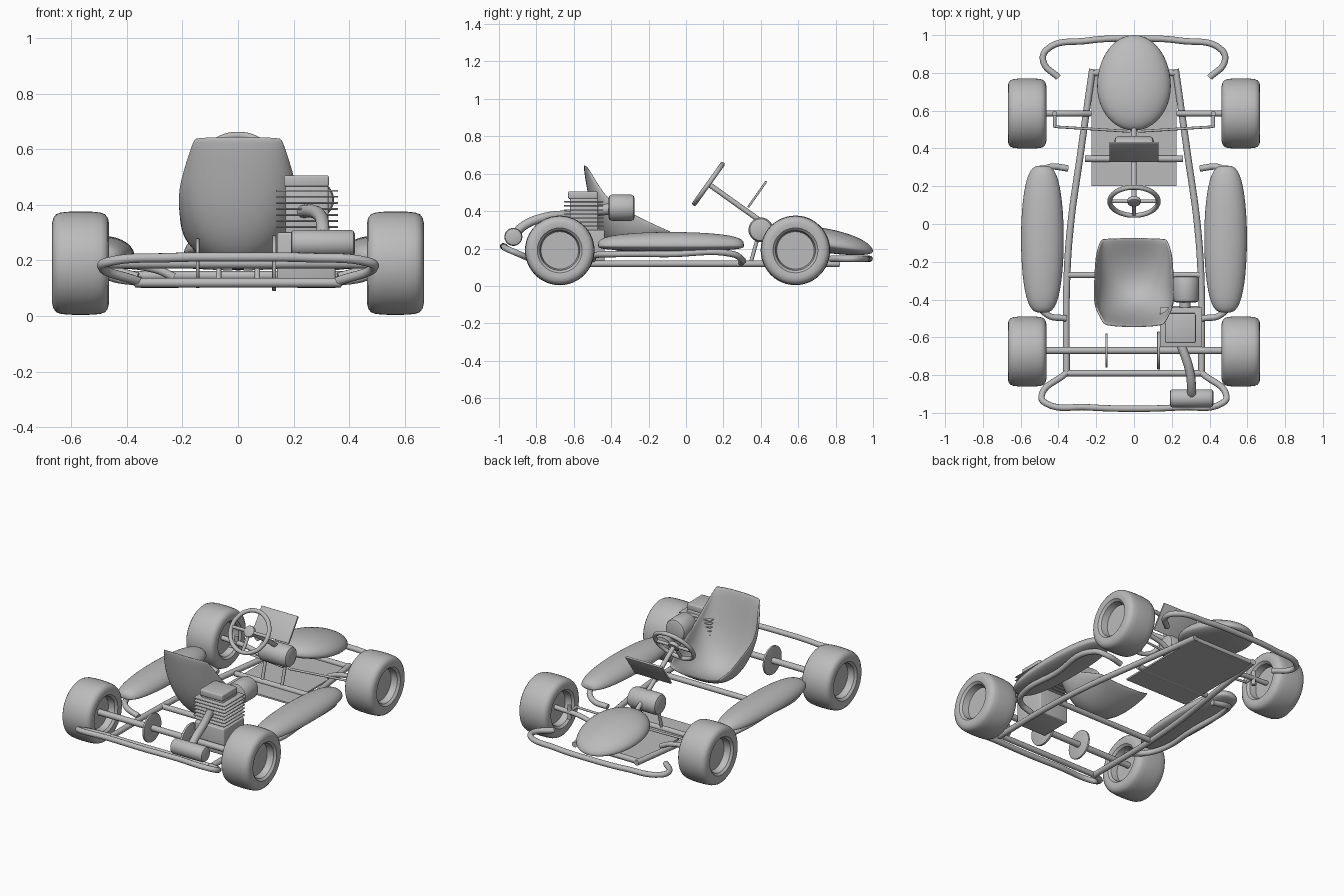
import bpy, bmesh, math
from mathutils import Matrix, Vector

if "Cube" in bpy.data.objects:
    bpy.data.objects.remove(bpy.data.objects["Cube"])

grey = bpy.data.materials.new("plain grey")
grey.use_nodes = True
grey.diffuse_color = (0.5, 0.5, 0.5, 1)
grey.node_tree.nodes["Principled BSDF"].inputs["Base Color"].default_value = (0.5, 0.5, 0.5, 1)


def activate(ob):
    bpy.ops.object.select_all(action='DESELECT')
    ob.select_set(True)
    bpy.context.view_layer.objects.active = ob


def finish(name, bm, angle=35):
    bmesh.ops.recalc_face_normals(bm, faces=bm.faces)
    me = bpy.data.meshes.new(name)
    bm.to_mesh(me)
    bm.free()
    ob = bpy.data.objects.new(name, me)
    bpy.context.collection.objects.link(ob)
    me.materials.append(grey)
    activate(ob)
    bpy.ops.object.shade_smooth_by_angle(angle=math.radians(angle))
    return ob


def tube(name, pts, r, smooth=True, closed=False):
    """Round tube through points."""
    cu = bpy.data.curves.new(name, 'CURVE')
    cu.dimensions = '3D'
    cu.bevel_depth, cu.bevel_resolution, cu.resolution_u = r, 4, 8
    cu.use_fill_caps = True
    if smooth:
        sp = cu.splines.new('BEZIER')
        sp.bezier_points.add(len(pts) - 1)
        for bp, p in zip(sp.bezier_points, pts):
            bp.co = p
            bp.handle_left_type = bp.handle_right_type = 'AUTO'
    else:
        sp = cu.splines.new('POLY')
        sp.points.add(len(pts) - 1)
        for q, p in zip(sp.points, pts):
            q.co = (*p, 1)
    sp.use_cyclic_u = closed
    ob = bpy.data.objects.new(name, cu)
    bpy.context.collection.objects.link(ob)
    cu.materials.append(grey)
    activate(ob)
    bpy.ops.object.convert(target='MESH')
    bpy.ops.object.shade_smooth_by_angle(angle=math.radians(40))
    return ob


def flip(pts):
    return [(-x, y, z) for x, y, z in pts]


def pair(name, pts, r, smooth=True):
    tube("left_" + name, pts, r, smooth)
    tube("right_" + name, flip(pts), r, smooth)


def lathe(name, profile, centre, axis):
    """Spin (radius, height) points about an axis."""
    bm = bmesh.new()
    vs = [bm.verts.new((r, 0, h)) for r, h in profile]
    es = [bm.edges.new(e) for e in zip(vs, vs[1:])]
    bmesh.ops.spin(bm, geom=vs + es, cent=(0, 0, 0), axis=(0, 0, 1),
                   angle=2 * math.pi, steps=48, use_merge=True)
    bmesh.ops.remove_doubles(bm, verts=bm.verts, dist=1e-4)
    rot = Vector(axis).to_track_quat('Z', 'Y').to_matrix().to_4x4()
    bm.transform(Matrix.Translation(centre) @ rot)
    return finish(name, bm)


def drum(name, r, h, bevel, centre, axis):
    a = h / 2
    return lathe(name, [(0, a), (r - bevel, a), (r - bevel * .3, a - bevel * .3), (r, a - bevel),
                        (r, bevel - a), (r - bevel * .3, bevel * .3 - a), (r - bevel, -a), (0, -a)], centre, axis)


def box(name, lo, hi, bevel=0.008, tilt=0):
    lo, hi = Vector(lo), Vector(hi)
    bm = bmesh.new()
    bmesh.ops.create_cube(bm, size=1)
    bm.transform(Matrix.Translation((lo + hi) / 2) @ Matrix.Rotation(tilt, 4, 'X')
                 @ Matrix.Diagonal((*(hi - lo), 1)))
    if bevel:
        bmesh.ops.bevel(bm, geom=bm.edges[:], offset=bevel, segments=3, profile=0.5, affect='EDGES')
    return finish(name, bm)


def shell(name, centre, half_x, ahead, behind, up, down, power=1.0, slope=0.0):
    """Egg-like body with separate extents on each side of its centre."""
    bm = bmesh.new()
    bmesh.ops.create_uvsphere(bm, u_segments=40, v_segments=24, radius=1)
    bm.transform(Matrix.Rotation(math.pi / 2, 4, 'X'))
    for v in bm.verts:
        x, y, z = v.co
        grow = (max(0, 1 - y * y) + 1e-9) ** ((power - 1) / 2)
        y *= ahead if y > 0 else behind
        z *= grow * (up if z > 0 else down)
        v.co = Vector(centre) + Vector((x * grow * half_x, y, z + slope * y))
    return finish(name, bm, 60)


# Wheels
half = [(0, .045), (.1, .045), (.107, .085), (.12, .098), (.145, .102), (.163, .098),
        (.176, .088), (.182, .072), (.185, .045), (.186, 0)]
profile = half + [(r, -h) for r, h in half[-2::-1]]
for side, s in (("left", 1), ("right", -1)):
    for end, y in (("front", .585), ("rear", -.675)):
        lathe(f"{end}_{side}_wheel", profile, (s * .566, y, .19), (1, 0, 0))

# Frame rails and cross tubes
pair("rail", [(.22, .82, .118), (.285, .36, .118), (.335, 0, .118), (.355, -.28, .118), (.358, -.8, .118)], .018)
for name, y, w in (("front", .8, .22), ("dash", .345, .26), ("seat", -.27, .35), ("rear", -.79, .37)):
    tube(name + "_cross_tube", [(-w, y, .12), (w, y, .12)], .017)
box("floor_pan", (-.225, .2, .105), (.225, .81, .115), 0)

# Axles, brake disc, sprocket and steering links
tube("rear_axle", [(-.53, -.67, .19), (.53, -.67, .19)], .019)
drum("brake_disc", .09, .012, .002, (-.145, -.67, .19), (1, 0, 0))
drum("sprocket", .1, .014, .002, (.13, -.67, .19), (1, 0, 0))
pair("stub_axle", [(.23, .585, .14), (.3, .585, .17), (.53, .585, .19)], .015)
pair("kingpin", [(.42, .585, .14), (.42, .585, .23)], .013)
pair("tie_rod", [(.42, .515, .19), (.02, .49, .17)], .007)
pair("steering_arm", [(.42, .585, .19), (.42, .51, .19)], .009)

# Bumpers
front = [(.4, .775, .145), (.48, .86, .145), (.465, .92, .145), (.25, .97, .145)]
tube("front_bumper", front + [(0, .982, .145)] + flip(front)[::-1], .017)
rear = [(.36, -.79, .125), (.49, -.915, .18), (.465, -.95, .195), (.25, -.97, .21)]
tube("rear_bumper", rear + [(0, -.978, .212)] + flip(rear)[::-1], .017)

# Side pods and the tubes that carry them
pair("pod_tube", [(.35, .295, .125), (.45, .3, .14), (.51, .25, .17), (.52, -.1, .17),
                  (.52, -.38, .17), (.46, -.48, .165), (.36, -.5, .14)], .017)
for side, s in (("left", 1), ("right", -1)):
    shell(side + "_side_pod", (s * .485, -.08, .215), .113, .39, .39, .073, .03, .6)

# Nose cone
shell("nose_cone", (0, .73, .225), .195, .27, .235, .085, .045, 1, -.15)

# Bucket seat: middle line, rim line and half width per section
sections = [((-.07, .27), (-.08, .29), .17), ((-.18, .2), (-.15, .32), .2), ((-.32, .16), (-.25, .37), .205),
            ((-.43, .22), (-.35, .42), .21), ((-.49, .36), (-.42, .47), .208),
            ((-.52, .5), (-.475, .55), .185), ((-.545, .65), (-.53, .64), .155)]
bm = bmesh.new()
rows = []
for mid, rim, w in sections:
    row = []
    for i in range(-6, 7):
        a = i / 6 * math.pi / 2
        k = 1 - math.cos(a)
        p = [m + (e - m) * k for m, e in zip(mid, rim)]
        row.append(bm.verts.new((w * math.sin(a), *p)))
    rows.append(row)
for a, b in zip(rows, rows[1:]):
    for i in range(12):
        bm.faces.new((a[i], a[i + 1], b[i + 1], b[i]))
seat = finish("seat", bm, 60)
mod = seat.modifiers.new("thickness", 'SOLIDIFY')
mod.thickness, mod.offset = .014, 0
seat.modifiers.new("smooth", 'SUBSURF').levels = 2
seat.modifiers["smooth"].render_levels = 2

# Steering wheel and column
centre = Vector((0, .12, .545))
up = Vector((0, .58, .815))
axis = Vector((0, .815, -.58))
right = Vector((1, 0, 0))


def on_wheel(a, r):
    return centre + r * (math.cos(a) * right + math.sin(a) * up)


tube("steering_wheel", [on_wheel(i * math.pi / 6, .128) for i in range(12)], .013, closed=True)
for i, a in enumerate((0, 180, 270)):
    tube(f"wheel_spoke_{i + 1}", [on_wheel(math.radians(a), r) for r in (0, .125)], .01)
drum("wheel_hub", .035, .025, .006, centre, axis)
tube("steering_column", [centre, centre + axis * .5], .014)

# Dash plate and fuel tank
box("dash_plate", (-.13, .375, .405), (.13, .387, .575), .002, math.radians(-35))
drum("fuel_tank", .066, .21, .025, (0, .4, .3), (1, 0, 0))
pair("tank_strut", [(.07, .345, .12), (.07, .39, .28)], .01)

# Engine
box("crankcase", (.14, -.645, .13), (.35, -.435, .3))
box("cylinder_block", (.17, -.62, .28), (.325, -.47, .47))
for i in range(7):
    z = .32 + i * .0217
    box(f"cooling_fin_{i + 1}", (.137, -.652, z - .003), (.36, -.442, z + .003), .002)
box("cylinder_head", (.165, -.63, .465), (.327, -.473, .506))
drum("air_filter", .07, .14, .018, (.275, -.345, .418), (0, 1, 0))
tube("intake", [(.27, -.5, .4), (.27, -.38, .415)], .03)

# Exhaust
tube("exhaust_pipe", [(.23, -.6, .375), (.26, -.67, .378), (.295, -.78, .36), (.305, -.87, .32), (.305, -.92, .27)], .024)
drum("muffler", .048, .23, .014, (.305, -.923, .262), (1, 0, 0))
